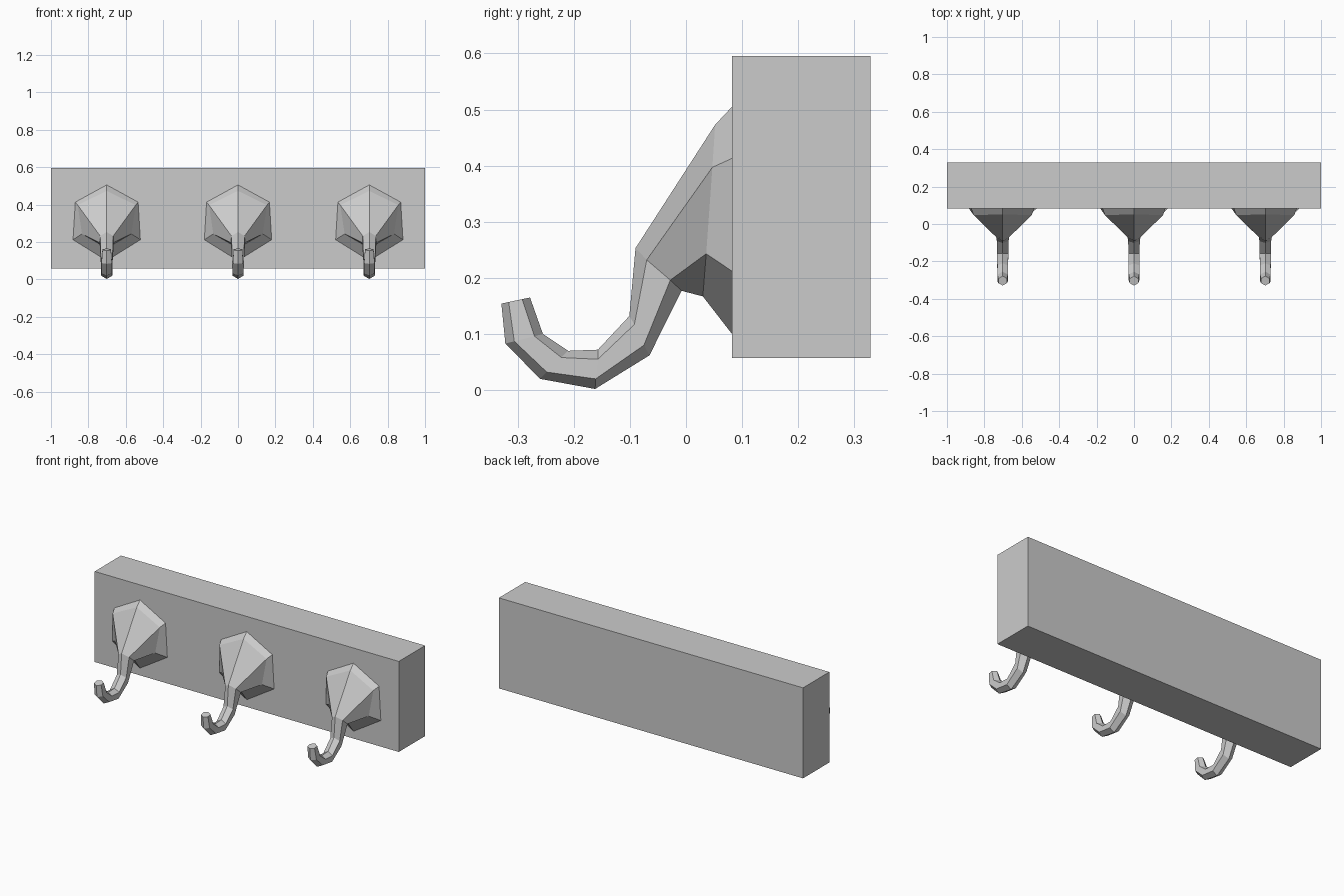
import bpy, bmesh

default = bpy.data.objects.get("Cube")
if default:
    bpy.data.objects.remove(default, do_unlink=True)

grey = bpy.data.materials.new("plain_grey")
grey.use_nodes = True
COLOUR = (0.6, 0.6, 0.6, 1)
grey.diffuse_color = COLOUR
grey.node_tree.nodes["Principled BSDF"].inputs["Base Color"].default_value = COLOUR


def finish(name, bm):
    bmesh.ops.recalc_face_normals(bm, faces=bm.faces)
    mesh = bpy.data.meshes.new(name)
    bm.to_mesh(mesh)
    bm.free()
    mesh.materials.append(grey)
    obj = bpy.data.objects.new(name, mesh)
    bpy.context.collection.objects.link(obj)
    return obj


# Backing board
bm = bmesh.new()
bmesh.ops.create_cube(bm, size=1)
bmesh.ops.scale(bm, vec=(2, 0.247, 0.538), verts=bm.verts)
bmesh.ops.translate(bm, vec=(0, 0.2055, 0.326), verts=bm.verts)
finish("backing_board", bm)

# Six-sided hook rings: (y, z) of ridge, upper side, lower side and keel,
# then the half widths of the upper and lower sides
RINGS = [
    ((0.082, 0.505), (0.082, 0.413), (0.082, 0.212), (0.082, 0.100), 0.168, 0.180),
    ((0.052, 0.473), (0.047, 0.397), (0.036, 0.243), (0.030, 0.167), 0.155, 0.132),
    ((-0.090, 0.253), (-0.070, 0.232), (-0.028, 0.196), (-0.008, 0.177), 0.035, 0.038),
    ((-0.101, 0.132), (-0.092, 0.117), (-0.075, 0.080), (-0.065, 0.062), 0.031, 0.031),
    ((-0.157, 0.072), (-0.157, 0.055), (-0.161, 0.020), (-0.162, 0.002), 0.030, 0.030),
    ((-0.210, 0.070), (-0.222, 0.058), (-0.248, 0.032), (-0.260, 0.020), 0.029, 0.029),
    ((-0.255, 0.100), (-0.270, 0.096), (-0.306, 0.087), (-0.322, 0.083), 0.028, 0.028),
    ((-0.278, 0.165), (-0.292, 0.162), (-0.316, 0.157), (-0.329, 0.154), 0.023, 0.023),
]


def make_hook(name, x):
    bm = bmesh.new()
    loops = []
    for ridge, upper, lower, keel, wu, wl in RINGS:
        outline = [(0, *ridge), (wu, *upper), (wl, *lower),
                   (0, *keel), (-wl, *lower), (-wu, *upper)]
        loops.append([bm.verts.new(p) for p in outline])
    for a, b in zip(loops, loops[1:]):
        for i in range(6):
            j = (i + 1) % 6
            bm.faces.new((a[i], a[j], b[j], b[i]))
    bm.faces.new(loops[0])
    bm.faces.new(loops[-1])
    finish(name, bm).location.x = x


# Row of three hooks
for side, x in (("right", -0.702), ("middle", 0), ("left", 0.702)):
    make_hook(side + "_hook", x)
